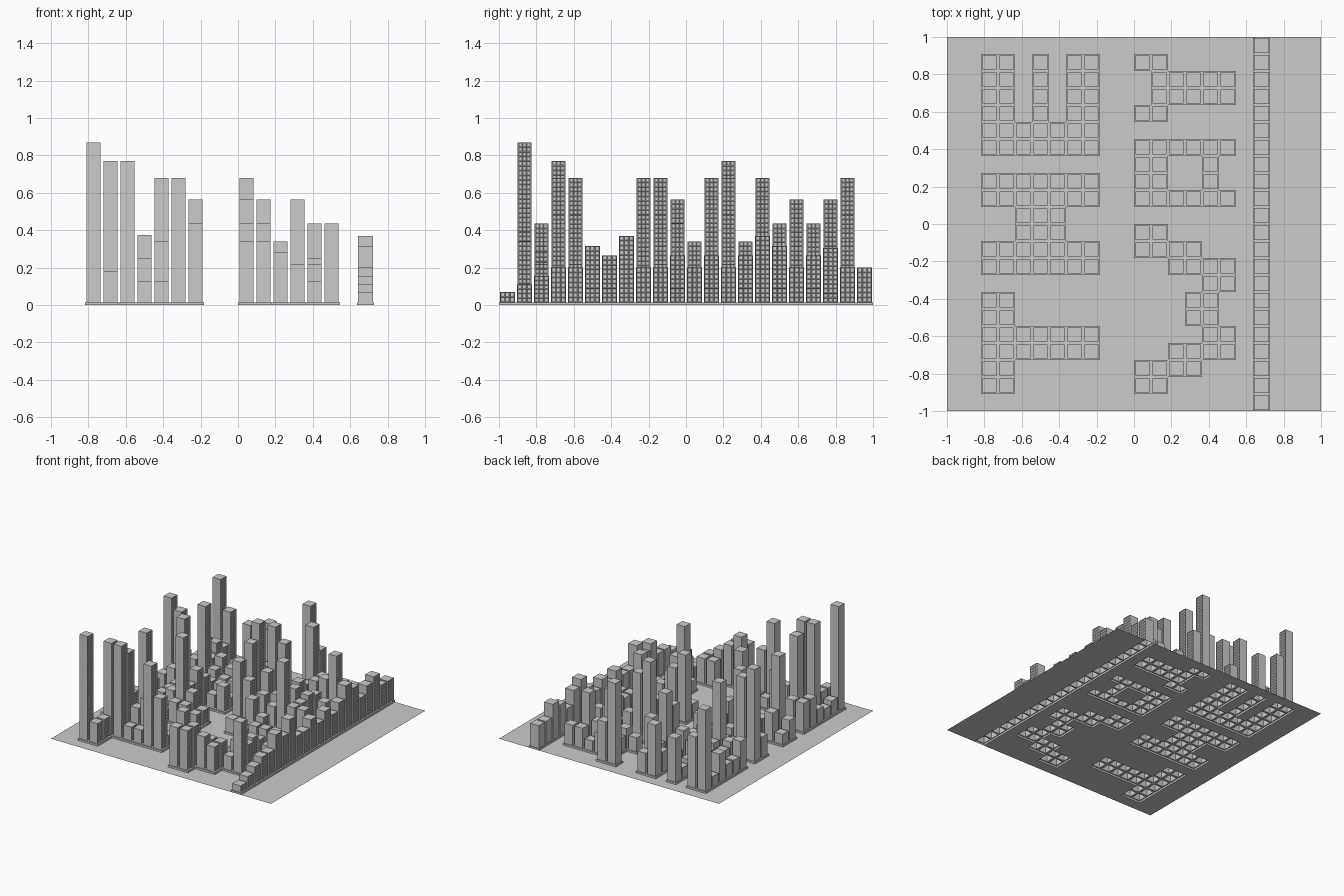
import bpy, bmesh, random
from mathutils import Matrix

if "Cube" in bpy.data.objects:
    bpy.data.objects.remove(bpy.data.objects["Cube"])

random.seed(4)
N = 22                      # city grid cells per side
CELL = 2 / N
KERB = 0.015
LEVEL = dict(zip("123456789ABCD",
                 (.10, .13, .18, .22, .25, .34, .435, .565, .68, .77, .87, .28, .375)))

# Building plan, north row first: level key per plot, + is a random low block
PLAN = ["",
        "97.D.7+..96....",
        "++.+.+7...8++++",
        "++.+.++...+++7+",
        "++.+.+8..++....",
        "++++++7........",
        "++9++++..98++++",
        ".........6+..+.",
        "A9+++++..++..+.",
        "++9++++..+++8++",
        "..++6..........",
        "..+++....87....",
        "++++9++..++6+..",
        "+9+++++....++++",
        ".............++",
        "++..........++.",
        "++..........++.",
        "++956++......4+",
        "+AA2297....++27",
        "++.......76C4..",
        "B3.......66....",
        ""]
# Heights of the single row of buildings along the east side, north first
ROW = [.2, .2, .305, .265, .2, .315, .37, .265, .2, .265, .2,
       .265, .2, .2, .37, .265, .315, .2, .2, .155, .11, .07]

grey = bpy.data.materials.new("concrete_grey")
grey.diffuse_color = (0.6, 0.6, 0.6, 1)
grey.use_nodes = True
grey.node_tree.nodes["Principled BSDF"].inputs["Base Color"].default_value = grey.diffuse_color


def plot_height(col, row):
    """Height of the building on a plot, 0 where the plot is empty."""
    if col == 18:
        return ROW[row]
    line, c = PLAN[row], col - 2
    key = line[c] if 0 <= c < len(line) else "."
    return LEVEL[random.choice("12345")] if key == "+" else LEVEL.get(key, 0)


def plot_key(face):
    """Column and row of the plot a face lies on."""
    c = face.calc_center_median()
    return int((c.x + 1) / CELL), N - 1 - int((c.y + 1) / CELL)


def finish(bm, name):
    mesh = bpy.data.meshes.new(name)
    bm.to_mesh(mesh)
    bm.free()
    mesh.materials.append(grey)
    bpy.context.collection.objects.link(bpy.data.objects.new(name, mesh))


# Ground sheet
city = bmesh.new()
bmesh.ops.create_grid(city, x_segments=N, y_segments=N, size=1)
heights = {plot_key(f): plot_height(*plot_key(f)) for f in city.faces}
built = [f for f in city.faces if heights[plot_key(f)] > 0]

# Raised kerb slabs under the buildings, open underneath
ext = bmesh.ops.extrude_face_region(city, geom=built)["geom"]
bmesh.ops.translate(city, vec=(0, 0, KERB),
                    verts=[g for g in ext if isinstance(g, bmesh.types.BMVert)])
bmesh.ops.delete(city, geom=[f for f in built if f.is_valid], context="FACES")

# Buildings rise from an inset of each plot; the east wall is left open for windows
walls = bmesh.new()
east = []
for f in [f for f in city.faces if f.calc_center_median().z > KERB - 0.001]:
    c = f.calc_center_median()
    h = heights[plot_key(f)]
    gap = 0.009 if c.x > 0.6 else 0.0125
    f.normal_update()
    bmesh.ops.inset_individual(city, faces=[f], thickness=gap)
    top = bmesh.ops.extrude_discrete_faces(city, faces=[f])["faces"][0]
    bmesh.ops.translate(city, vec=(0, 0, h - KERB), verts=top.verts)
    sides = {s for e in top.edges for s in e.link_faces}
    east.append(max(sides, key=lambda s: s.calc_center_median().x))

    # East wall panel divided into window bays
    w, tall = CELL - 2 * gap, h - KERB
    place = Matrix(((0, 0, 1, c.x + w / 2),
                    (w, 0, 0, c.y),
                    (0, tall, 0, KERB + tall / 2),
                    (0, 0, 0, 1)))
    bmesh.ops.create_grid(walls, x_segments=3, y_segments=max(2, round(tall / 0.025)),
                          size=0.5, matrix=place)
bmesh.ops.delete(city, geom=east, context="FACES_ONLY")

# Recessed windows
walls.normal_update()
bmesh.ops.inset_individual(walls, faces=list(walls.faces), thickness=0.004, depth=-0.003)

finish(city, "city_blocks")
finish(walls, "window_walls")
